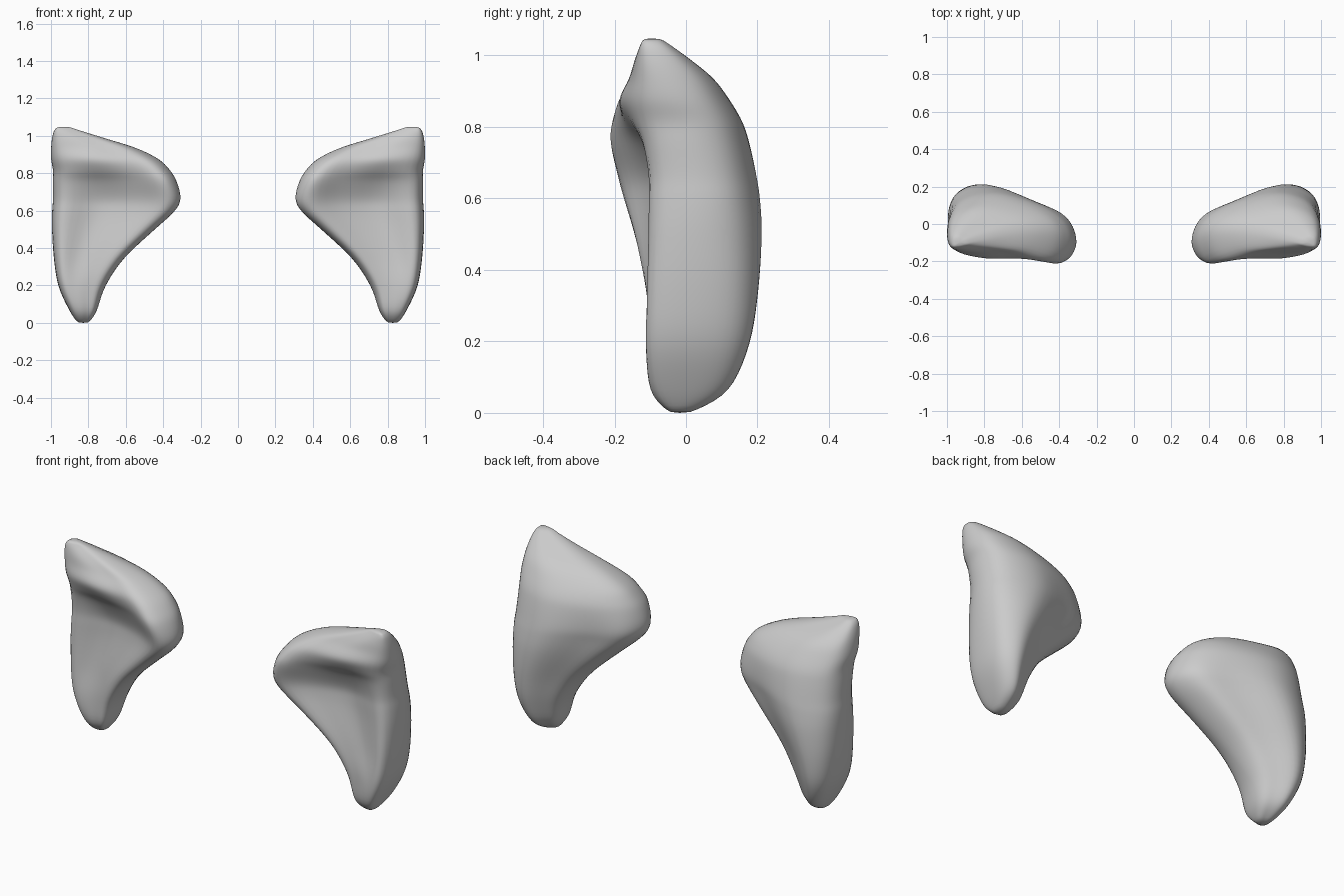
import bpy
import bmesh
from mathutils import Vector

old_cube = bpy.data.objects.get("Cube")
if old_cube:
    bpy.data.objects.remove(old_cube, do_unlink=True)

# One plain grey for both ears
grey = bpy.data.materials.new("plain grey")
grey.use_nodes = True
colour = (0.6, 0.6, 0.6, 1.0)
grey.diffuse_color = colour
grey.node_tree.nodes["Principled BSDF"].inputs["Base Color"].default_value = colour

# Horizontal sections of an ear, in rising order:
# height, inner x, outer x, then y of inner tip, front lobe, hollow,
# front outer edge, outer side and back, then fullness of the inner back
sections = [
    (.01, .795, .86, -.02, -.04, -.05, -.04, -.02, .02, .7),
    (.07, .755, .90, 0, -.08, -.10, -.08, .02, .12, .72),
    (.2, .71, .96, 0, -.09, -.11, -.1, .03, .18, .74),
    (.35, .61, .985, -.03, -.11, -.09, -.105, .04, .205, .72),
    (.5, .45, .995, -.07, -.145, -.075, -.105, .04, .215, .7),
    (.6, .34, .995, -.1, -.175, -.07, -.105, .04, .21, .7),
    (.67, .305, .99, -.1, -.195, -.075, -.105, .03, .2, .73),
    (.76, .325, .99, -.09, -.215, -.115, -.115, .01, .18, .78),
    (.82, .36, .99, -.075, -.205, -.16, -.13, 0, .16, .8),
    (.88, .42, 1, -.06, -.18, -.185, -.14, -.03, .125, .8),
    (.94, .54, 1, -.055, -.14, -.16, -.135, -.055, .08, .78),
    (.99, .7, .995, -.07, -.12, -.145, -.13, -.075, .02, .74),
    (1.03, .83, .985, -.09, -.11, -.13, -.125, -.09, -.035, .74),
    (1.05, .89, .97, -.1, -.11, -.12, -.12, -.1, -.065, .74),
]
bottom_tip = Vector((.825, -.02, -.01))
top_tip = Vector((.94, -.1, 1.07))


def mix(a, b, t):
    return a + (b - a) * t


def spline(p, q, r, s, t):
    """Smooth step from q to r, with p and s as outer neighbours."""
    return q + t * ((r - p) + t * ((2 * p - 5 * q + 4 * r - s)
                    + t * (3 * (q - r) + s - p))) / 2


def section_ring(section):
    """Ten points around the ear, from the inner tip across the front."""
    z, inner, outer, tip, lobe, hollow, edge, side, back, full = section
    outline = [
        (0, tip), (.1, lobe), (.35, mix(lobe, hollow, .6)), (.65, hollow),
        (.93, edge), (1, side), (.92, mix(side, back, .7)), (.65, back),
        (.32, mix(tip, back, full)), (.08, mix(tip, back, .46)),
    ]
    return [Vector((mix(inner, outer, u), y, z)) for u, y in outline]


def refine(points, steps, closed):
    """Add smooth in-between points to a row or a loop."""
    n = len(points)
    result = []
    for i in range(n if closed else n - 1):
        around = [points[(i + k) % n] if closed else points[max(0, min(n - 1, i + k))]
                  for k in (-1, 0, 1, 2)]
        result += [spline(*around, j / steps) for j in range(steps)]
    return result if closed else result + [points[-1]]


def build_ear(name, mirror):
    rings = [refine(section_ring(s), 5, True) for s in sections]
    columns = [refine(list(column), 5, False) for column in zip(*rings)]
    bm = bmesh.new()

    def vertex(p):
        return bm.verts.new((p.x * mirror, p.y, p.z))

    grid = [[vertex(p) for p in column] for column in columns]
    ends = [(vertex(bottom_tip), 0), (vertex(top_tip), -1)]
    for i, column in enumerate(grid):
        previous = grid[i - 1]
        for j in range(len(column) - 1):
            bm.faces.new((previous[j], column[j], column[j + 1], previous[j + 1]))
        for tip, row in ends:
            bm.faces.new((previous[row], column[row], tip))
    # Soften the loft
    for _ in range(4):
        bmesh.ops.smooth_vert(bm, verts=bm.verts, factor=0.4,
                              use_axis_x=True, use_axis_y=True, use_axis_z=True)
    # Rest the lowest point on the ground
    lowest = min(v.co.z for v in bm.verts)
    bmesh.ops.translate(bm, verts=bm.verts, vec=(0, 0, -lowest))
    bmesh.ops.recalc_face_normals(bm, faces=bm.faces)
    for face in bm.faces:
        face.smooth = True
    mesh = bpy.data.meshes.new(name)
    bm.to_mesh(mesh)
    bm.free()
    mesh.materials.append(grey)
    ear = bpy.data.objects.new(name, mesh)
    bpy.context.collection.objects.link(ear)


# Matching pair, one on each side
build_ear("left_ear", 1)
build_ear("right_ear", -1)
